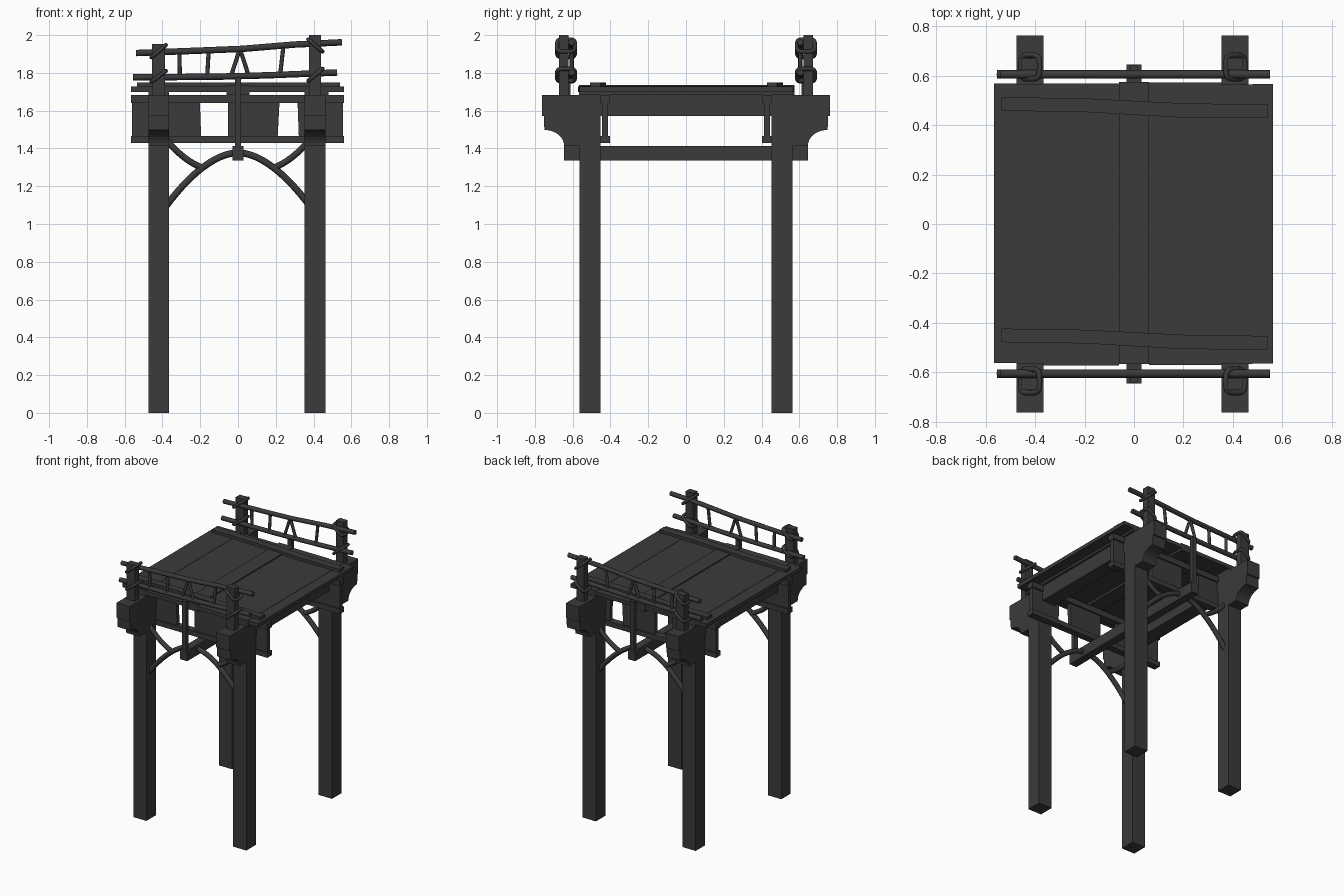
import bpy, bmesh, math
from mathutils import Vector

cube = bpy.data.objects.get("Cube")
if cube:
    bpy.data.objects.remove(cube, do_unlink=True)

wood = bpy.data.materials.new("dark_wood")
wood.use_nodes = True
COLOUR = (0.043, 0.043, 0.043, 1)
wood.diffuse_color = COLOUR
wood.node_tree.nodes["Principled BSDF"].inputs["Base Color"].default_value = COLOUR


def add(name, mesh):
    mesh.materials.clear()
    mesh.materials.append(wood)
    ob = bpy.data.objects.new(name, mesh)
    bpy.context.collection.objects.link(ob)
    return ob


def prism(name, outline, vec):
    """Extrude a closed flat outline along vec."""
    bm = bmesh.new()
    face = bm.faces.new([bm.verts.new(p) for p in outline])
    new = bmesh.ops.extrude_face_region(bm, geom=[face])["geom"]
    bmesh.ops.translate(bm, vec=vec, verts=[v for v in new if isinstance(v, bmesh.types.BMVert)])
    bmesh.ops.recalc_face_normals(bm, faces=bm.faces)
    mesh = bpy.data.meshes.new(name)
    bm.to_mesh(mesh)
    bm.free()
    return add(name, mesh)


def box(name, x, y, z):
    outline = [(x[0], y[0], z[0]), (x[1], y[0], z[0]), (x[1], y[1], z[0]), (x[0], y[1], z[0])]
    return prism(name, outline, (0, 0, z[1] - z[0]))


def tube(name, points, radius, closed=False):
    """Round pole or rope along a path, as a mesh."""
    curve = bpy.data.curves.new(name, "CURVE")
    curve.dimensions = "3D"
    curve.bevel_depth = radius
    curve.bevel_resolution = 2
    curve.use_fill_caps = True
    spline = curve.splines.new("POLY")
    spline.points.add(len(points) - 1)
    for p, co in zip(spline.points, points):
        p.co = (*co, 1)
    spline.use_cyclic_u = closed
    tmp = bpy.data.objects.new(name + "_path", curve)
    bpy.context.collection.objects.link(tmp)
    graph = bpy.context.evaluated_depsgraph_get()
    mesh = bpy.data.meshes.new_from_object(tmp.evaluated_get(graph))
    bpy.data.objects.remove(tmp, do_unlink=True)
    ob = add(name, mesh)
    bpy.ops.object.select_all(action="DESELECT")
    ob.select_set(True)
    bpy.context.view_layer.objects.active = ob
    bpy.ops.object.shade_smooth_by_angle(angle=math.radians(50))
    return ob


def rope(name, x, y, z, slope):
    """Rounded rectangular loop, tilted across post and rail."""
    pts = []
    for i in range(24):
        a = math.tau * i / 24
        c, s = math.cos(a), math.sin(a)
        u = math.copysign(abs(c) ** 0.5, c) * 0.038
        v = math.copysign(abs(s) ** 0.5, s) * 0.048
        pts.append((x + u, y + v, z + slope * u))
    tube(name, pts, 0.011, closed=True)


SIDES = ((-0.475, -0.366), (0.353, 0.464))

# Long beams under the deck
for x in SIDES:
    box("long_beam", x, (-0.762, 0.762), (1.572, 1.683))
box("centre_beam", (-0.03, 0.03), (-0.645, 0.645), (1.335, 1.413))

for end, s in (("front", -1), ("back", 1)):
    def ys(a, b):
        return tuple(sorted((s * a, s * b)))

    # Legs and coved brackets
    for x in SIDES:
        box(end + "_leg", x, ys(0.452, 0.563), (0, 1.572))
        cove = [(0.75 - 0.105 * math.sin(t), 1.413 + 0.085 * math.cos(t))
                for t in (math.pi / 2 * i / 8 for i in range(9))]
        side = [(0.56, 1.572), (0.752, 1.572)] + cove + [(0.56, 1.413)]
        prism(end + "_bracket", [(x[0], s * y, z) for y, z in side], (x[1] - x[0], 0, 0))

    # Cross frame: two rails with panels and open windows between
    for z in ((1.64, 1.683), (1.43, 1.467)):
        box(end + "_frame_rail", (-0.566, 0.562), ys(0.402, 0.455), z)
    for top, bottom in (((-0.56, -0.202), (-0.56, -0.195)), ((-0.052, 0.052), (-0.052, 0.055)),
                        ((0.052, 0.22), (0.055, 0.21)), ((0.315, 0.555), (0.322, 0.555))):
        outline = [(bottom[0], s * 0.414, 1.46), (bottom[1], s * 0.414, 1.46),
                   (top[1], s * 0.414, 1.65), (top[0], s * 0.414, 1.65)]
        prism(end + "_panel", outline, (0, s * 0.03, 0))

    # Arch and curved braces between the legs
    arch = []
    for i in range(25):
        x = -0.39 + 0.78 * i / 24
        arch.append((x, s * 0.51, 1.378 - 0.265 * (abs(x) / 0.367) ** 1.8))
    tube(end + "_arch", arch, 0.018)
    for m in (-1, 1):
        brace = []
        for i in range(9):
            t = i / 8
            brace.append((m * (0.385 - 0.2 * t), s * 0.51, 1.45 - 0.155 * t - 0.02 * math.sin(math.pi * t)))
        tube(end + "_brace", brace, 0.017)

    # Railing posts
    box(end + "_right_rail_post", (-0.455, -0.386), ys(0.622, 0.672), (1.68, 1.952))
    box(end + "_left_rail_post", (0.376, 0.44), ys(0.622, 0.672), (1.68, 2.0))
    box(end + "_centre_post", (-0.016, 0.016), ys(0.612, 0.642), (1.4, 1.775))

    # Railing poles and balusters
    y = s * 0.605
    tube(end + "_top_pole", [(-0.54, y, 1.905), (-0.2, y, 1.918), (0.02, y, 1.927),
                             (0.3, y, 1.95), (0.55, y, 1.962)], 0.017)
    tube(end + "_bottom_pole", [(-0.555, y, 1.776), (-0.1, y, 1.78), (0.15, y, 1.787), (0.525, y, 1.802)], 0.017)
    for x0, x1 in ((-0.308, -0.31), (-0.163, -0.155), (0.222, 0.24), (-0.038, 0.01), (0.058, 0.01)):
        tube(end + "_baluster", [(x0, y, 1.78), (x1, y, 1.928 + 0.04 * x1)], 0.011)

    # Rope lashings
    for x, z, slope in ((-0.42, 1.915, 0.85), (0.41, 1.945, -0.85), (-0.42, 1.782, 0.75), (0.41, 1.79, 0.85)):
        rope(end + "_lashing", x, s * 0.635, z, slope)

# Deck planks, the narrow ones bearing on the beams
for x0, x1, low, top, front, back in (
        (-0.566, -0.475, 1.7, 1.728, 0.562, 0.568), (-0.475, -0.366, 1.683, 1.73, 0.565, 0.566),
        (-0.366, -0.06, 1.7, 1.728, 0.572, 0.568), (-0.06, 0.06, 1.683, 1.736, 0.566, 0.574),
        (0.06, 0.353, 1.7, 1.728, 0.57, 0.572), (0.353, 0.48, 1.683, 1.73, 0.567, 0.564),
        (0.48, 0.562, 1.7, 1.728, 0.564, 0.566)):
    box("deck_plank", (x0, x1), (-front, back), (low, top))

# Slanted battens across the deck
for name, y in (("front_batten", -0.478), ("back_batten", 0.458)):
    outline = [(-0.535, y, 1.728), (-0.2, y - 0.005, 1.728), (0.2, y - 0.028, 1.728), (0.54, y - 0.03, 1.728),
               (0.54, y + 0.025, 1.728), (0.2, y + 0.03, 1.728), (-0.2, y + 0.05, 1.728), (-0.535, y + 0.055, 1.728)]
    prism(name, outline, Vector((0, 0, 0.022)))
